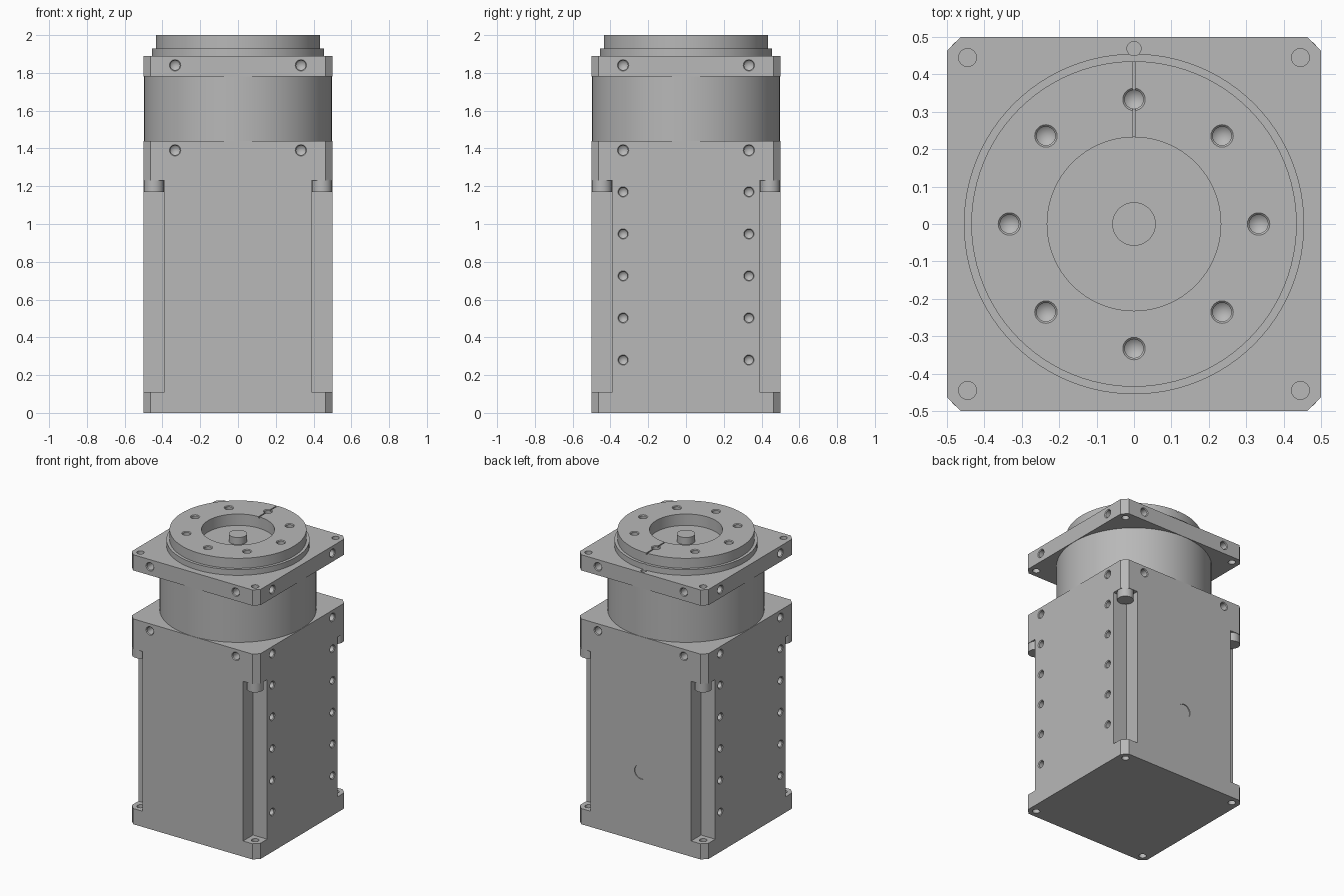
import bpy, bmesh, math
from mathutils import Matrix, Vector

if "Cube" in bpy.data.objects:
    bpy.data.objects.remove(bpy.data.objects["Cube"])

grey = bpy.data.materials.new("machined_grey")
grey.use_nodes = True
grey.diffuse_color = (0.48, 0.48, 0.48, 1)
grey.node_tree.nodes["Principled BSDF"].inputs["Base Color"].default_value = grey.diffuse_color

SIDES = [(1, 0), (0, 1), (-1, 0), (0, -1)]
CORNERS = [(sx, sy) for sx in (-1, 1) for sy in (-1, 1)]
BOLT = 0.445          # corner screw position
HOLE = 0.333          # threaded hole offset


def lathe(bm, profile, matrix=Matrix(), steps=24):
    """Revolve (radius, height) points, from axis to axis, about local z."""
    rings = []
    for r, z in profile:
        count = steps if r > 0 else 1
        rings.append([bm.verts.new(matrix @ Vector((r * math.cos(math.tau * i / steps),
                                                    r * math.sin(math.tau * i / steps), z)))
                      for i in range(count)])
    for a, b in zip(rings, rings[1:]):
        for i in range(steps):
            j = (i + 1) % steps
            quad = [a[i % len(a)], a[j % len(a)], b[j % len(b)], b[i % len(b)]]
            bm.faces.new(list(dict.fromkeys(quad)))


def box(bm, low, high):
    low, high = Vector(low), Vector(high)
    bmesh.ops.create_cube(bm, matrix=Matrix.Translation((low + high) / 2)
                          @ Matrix.Diagonal((*(high - low), 1)))


def chamfered_slab(bm, z0, z1, half=0.5, cut=0.037):
    k = half - cut
    outline = [(half, -k), (half, k), (k, half), (-k, half),
               (-half, k), (-half, -k), (-k, -half), (k, -half)]
    face = bm.faces.new([bm.verts.new((x, y, z0)) for x, y in outline])
    top = bmesh.ops.extrude_face_region(bm, geom=[face])["geom"]
    bmesh.ops.translate(bm, vec=(0, 0, z1 - z0),
                        verts=[v for v in top if isinstance(v, bmesh.types.BMVert)])


def finish(bm, name):
    bmesh.ops.recalc_face_normals(bm, faces=bm.faces[:])
    mesh = bpy.data.meshes.new(name)
    bm.to_mesh(mesh)
    bm.free()
    mesh.materials.append(grey)
    obj = bpy.data.objects.new(name, mesh)
    bpy.context.collection.objects.link(obj)
    return obj


def activate(obj):
    for other in bpy.context.selected_objects:
        other.select_set(False)
    obj.select_set(True)
    bpy.context.view_layer.objects.active = obj


def carve(obj, bm):
    cutter = finish(bm, "cutter")
    cutter.hide_render = True
    mod = obj.modifiers.new("carve", "BOOLEAN")
    mod.operation, mod.solver, mod.object = "DIFFERENCE", "EXACT", cutter
    activate(obj)
    bpy.ops.object.modifier_apply(modifier=mod.name)
    bpy.data.objects.remove(cutter)


def smooth(obj):
    activate(obj)
    bpy.ops.object.shade_smooth_by_angle(angle=math.radians(30))


def drill(r, depth, lip=0.005):
    """Countersunk blind hole with a conical bottom."""
    return [(0, 0.02), (r, 0.02), (r, 0), (r - lip, -lip),
            (r - lip, -depth), (0, -depth - 0.02)]


def pin(r, z0, z1):
    return [(0, z0), (r, z0), (r, z1), (0, z1)]


def facing(side, across, z):
    """Frame on a side wall whose local z points outward."""
    out = Vector((*side, 0))
    pos = out * 0.5 + Vector((-side[1], side[0], 0)) * across
    return Matrix.Translation(pos + Vector((0, 0, z))) @ out.to_track_quat("Z", "Y").to_matrix().to_4x4()


def side_holes(bm, z, sides=SIDES, r=0.03):
    for side in sides:
        for across in (-HOLE, HOLE):
            lathe(bm, drill(r, 0.06), facing(side, across, z))


# Main housing with corner channels
bm = bmesh.new()
chamfered_slab(bm, 0, 1.44)
housing = finish(bm, "housing")
bm = bmesh.new()
for sx, sy in CORNERS:
    xs, ys = sorted((0.39 * sx, 0.6 * sx)), sorted((0.39 * sy, 0.6 * sy))
    box(bm, (xs[0], ys[0], 0.11), (xs[1], ys[1], 1.23))
carve(housing, bm)

# Housing holes: threaded sides, mounting corners and a shallow rear spot
bm = bmesh.new()
side_holes(bm, 1.39)
for i in range(5):
    side_holes(bm, 0.28 + 0.2225 * i, [(1, 0), (-1, 0)], 0.027)
for sx, sy in CORNERS:
    lathe(bm, pin(0.024, -0.05, 0.15), Matrix.Translation((BOLT * sx, BOLT * sy, 0)))
lathe(bm, pin(0.05, -0.006, 0.02), facing((0, 1), 0, 0.49))
carve(housing, bm)
smooth(housing)

# Screw heads under the housing's upper corners
bm = bmesh.new()
for sx, sy in CORNERS:
    lathe(bm, pin(0.053, 1.17, 1.235), Matrix.Translation((BOLT * sx, BOLT * sy, 0)))
smooth(finish(bm, "corner_screw_heads"))

# Round neck
bm = bmesh.new()
lathe(bm, pin(0.498, 1.43, 1.79), steps=96)
smooth(finish(bm, "neck"))

# Square flange plate
bm = bmesh.new()
chamfered_slab(bm, 1.78, 1.89)
flange = finish(bm, "flange_plate")
bm = bmesh.new()
side_holes(bm, 1.84)
for sx, sy in CORNERS:
    lathe(bm, pin(0.024, 1.7, 1.95), Matrix.Translation((BOLT * sx, BOLT * sy, 0)))
carve(flange, bm)

# Rotating output ring with recess and centre boss
bm = bmesh.new()
lathe(bm, [(0, 1.97), (0.058, 1.97), (0.058, 1.92), (0.232, 1.92), (0.232, 2), (0.435, 2),
           (0.435, 1.93), (0.455, 1.93), (0.455, 1.885), (0, 1.885)], steps=96)
ring = finish(bm, "output_ring")
bm = bmesh.new()
for i in range(8):
    a = math.tau * i / 8
    lathe(bm, drill(0.03, 0.06), Matrix.Translation((HOLE * math.cos(a), HOLE * math.sin(a), 2)))
carve(ring, bm)

# Index groove on the ring and dot beside it
bm = bmesh.new()
box(bm, (-0.004, 0.2, 1.99), (0.004, 0.5, 2.05))
carve(ring, bm)
for part in (flange, ring):
    bm = bmesh.new()
    lathe(bm, pin(0.019, 1.88, 1.96), Matrix.Translation((0, 0.469, 0)))
    carve(part, bm)
    smooth(part)
